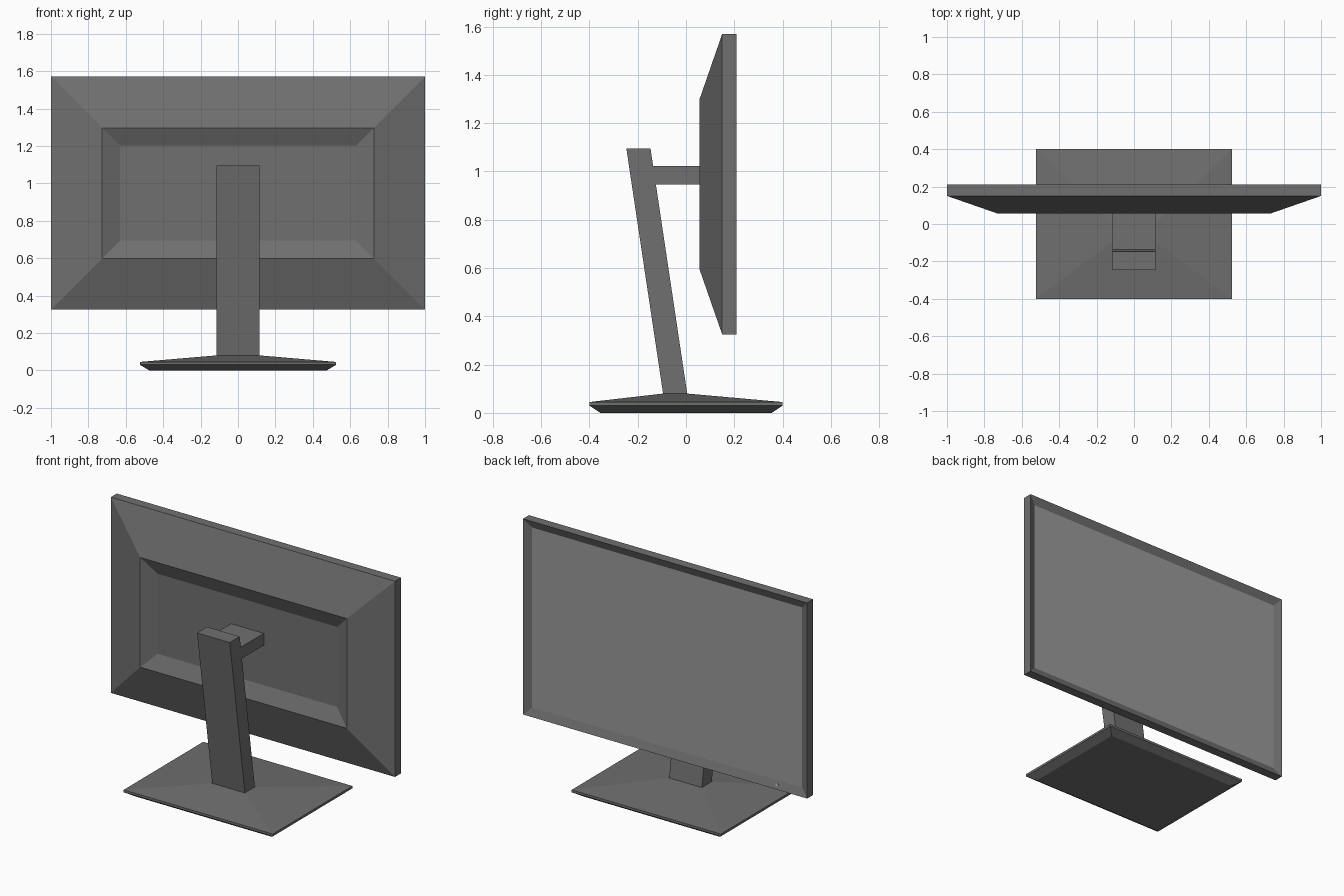
import bpy
import math

if "Cube" in bpy.data.objects:
    bpy.data.objects.remove(bpy.data.objects["Cube"])


def material(name, value):
    m = bpy.data.materials.new(name)
    m.diffuse_color = (value, value, value, 1)
    m.use_nodes = True
    m.node_tree.nodes["Principled BSDF"].inputs["Base Color"].default_value = m.diffuse_color
    return m


BODY = material("dark_grey", 0.16)
PANEL = material("screen_grey", 0.32)


def ring_z(z, x, y0, y1):
    """Rectangle of half-width x lying flat at height z."""
    return [(-x, y0, z), (x, y0, z), (x, y1, z), (-x, y1, z)]


def ring_y(y, x, z0, z1):
    """Upright rectangle of half-width x at depth y."""
    return [(x, y, z0), (-x, y, z0), (-x, y, z1), (x, y, z1)]


def loft(name, rings, mat=BODY, start=True, end=True):
    """Join successive rectangles with flat faces, capping the ends."""
    verts = [p for r in rings for p in r]
    faces = []
    for k in range(len(rings) - 1):
        for i in range(4):
            j = (i + 1) % 4
            a, b = 4 * k, 4 * k + 4
            faces.append((a + i, a + j, b + j, b + i))
    if start:
        faces.append((3, 2, 1, 0))
    if end:
        n = 4 * (len(rings) - 1)
        faces.append((n, n + 1, n + 2, n + 3))
    me = bpy.data.meshes.new(name)
    me.from_pydata(verts, [], faces)
    me.materials.append(mat)
    ob = bpy.data.objects.new(name, me)
    bpy.context.collection.objects.link(ob)
    return ob


# Foot plate: undercut edge, thin rim, shallow pyramid up to the column
loft("base", [
    ring_z(0.0, 0.475, -0.355, 0.355),
    ring_z(0.03, 0.525, -0.4, 0.4),
    ring_z(0.045, 0.525, -0.4, 0.4),
    ring_z(0.08, 0.115, -0.095, 0.005),
])

# Leaning column
loft("stand_column", [
    ring_z(0.08, 0.115, -0.095, 0.005),
    ring_z(1.095, 0.115, -0.247, -0.147),
], start=False)

# Arm from the column into the recess of the housing
loft("mount_arm", [
    ring_y(-0.16, 0.115, 0.947, 1.023),
    ring_y(0.096, 0.115, 0.947, 1.023),
])

# Housing: recess floor, recess rim, tapered back, edge, bezel sloping inwards
loft("housing", [
    ring_y(0.095, 0.632, 0.693, 1.202),
    ring_y(0.055, 0.727, 0.598, 1.296),
    ring_y(0.15, 1.0, 0.325, 1.57),
    ring_y(0.21, 1.0, 0.325, 1.57),
    ring_y(0.19, 0.95, 0.375, 1.52),
], end=False)

# Display panel
loft("screen", [ring_y(0.19, 0.95, 0.375, 1.52)], PANEL, start=False)

# Small power light lying on the sloped lower bezel
slope = math.atan2(0.05, 0.02)
bpy.ops.mesh.primitive_cylinder_add(
    vertices=12, radius=0.01, depth=0.004,
    location=(-0.78, 0.2005, 0.35), rotation=(-slope, 0, 0))
light = bpy.context.object
light.name = "power_light"
light.data.materials.append(PANEL)
